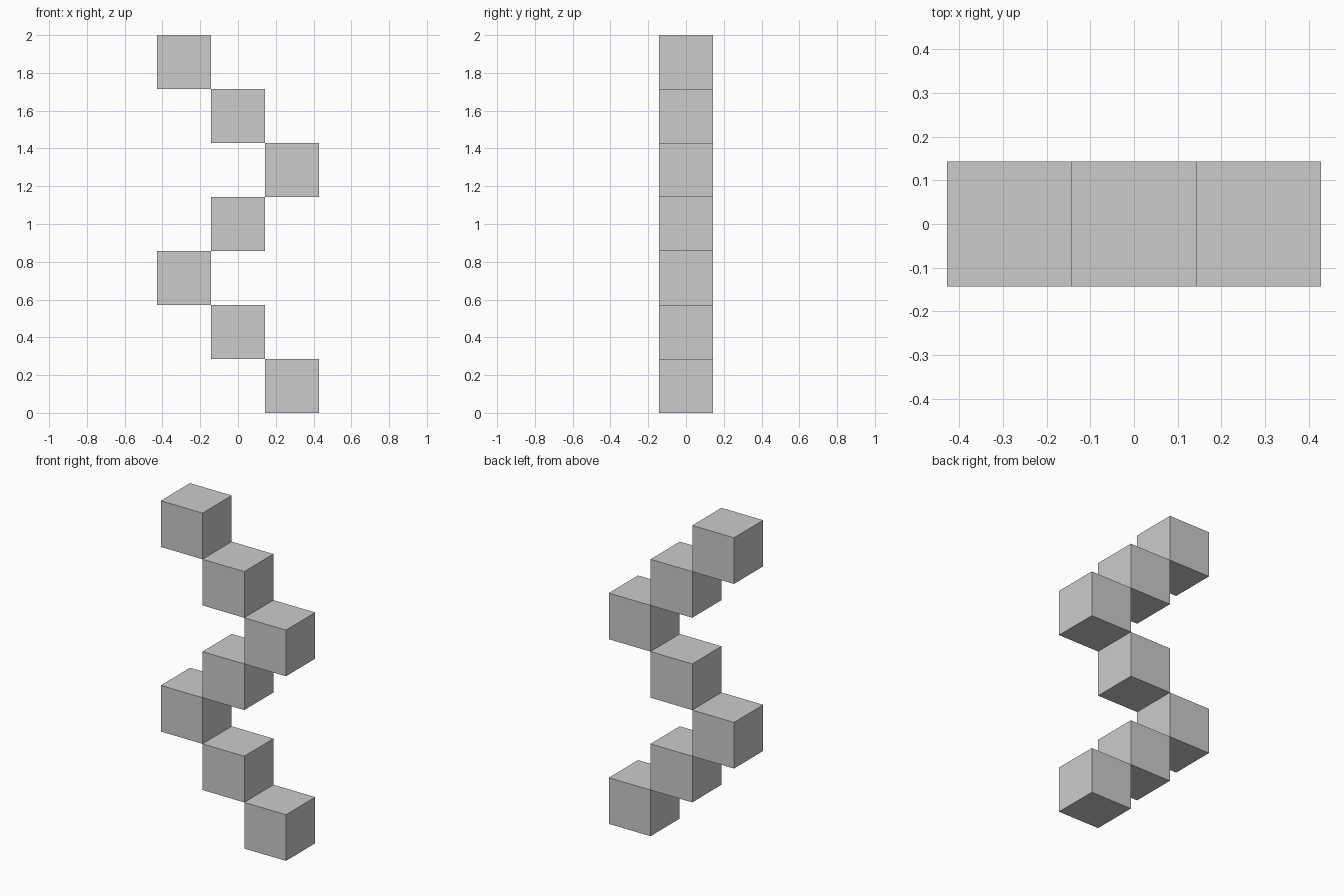
import bpy

if "Cube" in bpy.data.objects:
    bpy.data.objects.remove(bpy.data.objects["Cube"])

SIZE = 2 / 7                          # seven cubes stacked to a height of 2
COLUMNS = [1, 0, -1, 0, 1, 0, -1]     # zigzag column of each cube, bottom to top


def cube(name, location):
    bpy.ops.mesh.primitive_cube_add(size=SIZE, location=location)
    bpy.context.object.name = name


# Zigzag stack of cubes meeting edge to edge
for level, column in enumerate(COLUMNS):
    cube(f"zigzag_cube_{level + 1}", (column * SIZE, 0, (level + 0.5) * SIZE))
